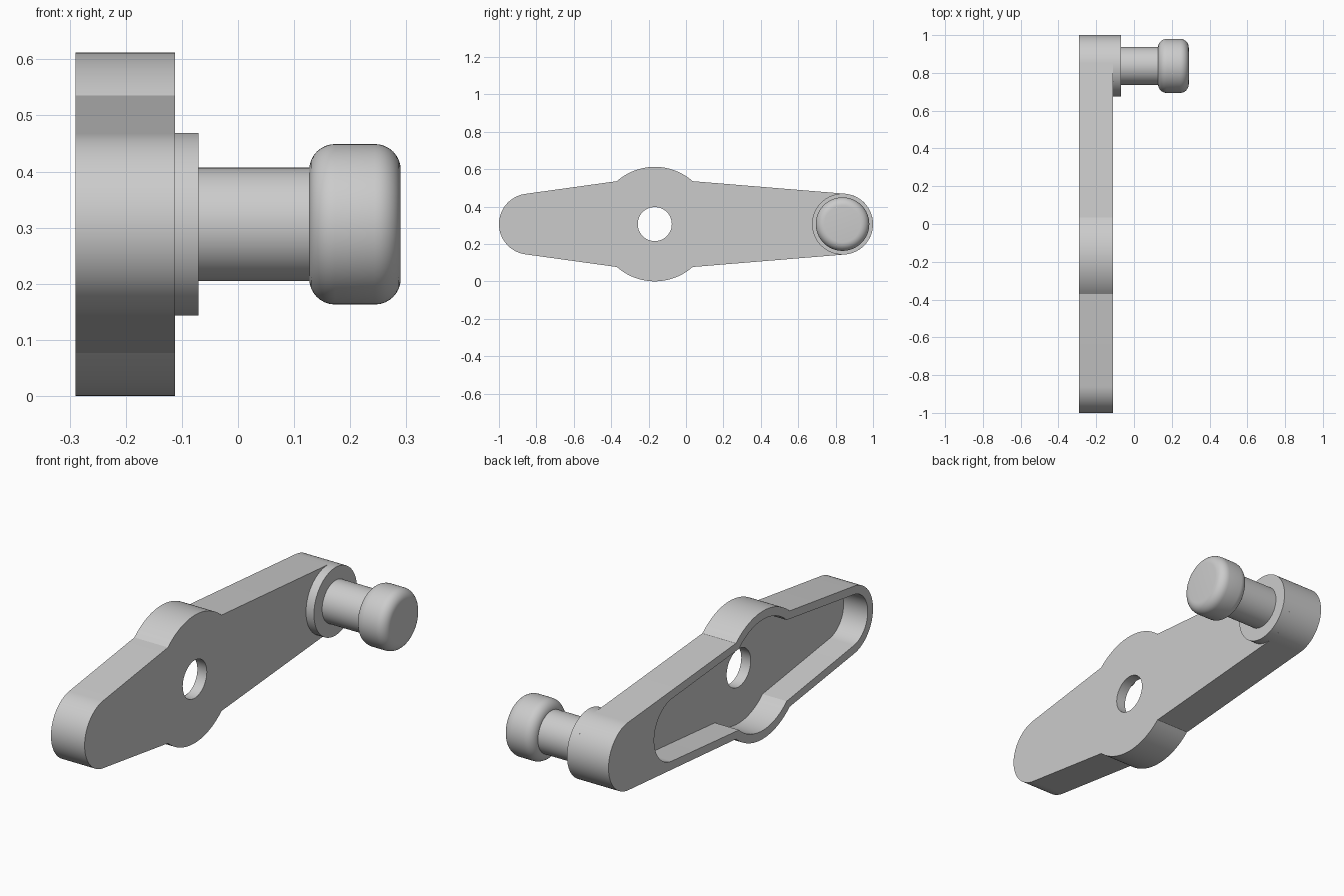
import bpy, bmesh
from math import sin, cos, pi, atan2, radians
from mathutils import Matrix, Vector

cube = bpy.data.objects.get("Cube")
if cube:
    bpy.data.objects.remove(cube)

MID_Z = 0.306      # height of the long axis
HUB_Y = -0.167     # centre of the round hub
END_Y = 0.837      # centre of each rounded end
BACK, FACE = -0.29, -0.112

grey = bpy.data.materials.new("plain grey")
grey.use_nodes = True
grey.diffuse_color = (0.6, 0.6, 0.6, 1)
grey.node_tree.nodes["Principled BSDF"].inputs["Base Color"].default_value = grey.diffuse_color


def finish(name, bm):
    """Turn a bmesh into a named grey object."""
    bmesh.ops.recalc_face_normals(bm, faces=bm.faces)
    mesh = bpy.data.meshes.new(name)
    bm.to_mesh(mesh)
    bm.free()
    mesh.materials.append(grey)
    obj = bpy.data.objects.new(name, mesh)
    bpy.context.collection.objects.link(obj)
    return obj


def arc(cy, r, a0, a1, n):
    return [(cy + r * cos(a0 + (a1 - a0) * i / n), r * sin(a0 + (a1 - a0) * i / n))
            for i in range(n + 1)]


def arm_outline(end_a, r_a, end_b, r_b, hub_r, notch, notch_h):
    """Closed outline: rounded ends, tapered sides, round hub."""
    tilt_b = atan2(notch_h - r_b, end_b - HUB_Y - notch)
    tilt_a = atan2(notch_h - r_a, HUB_Y - notch - end_a)
    hub = atan2(notch_h, notch)
    upper = arc(end_b, r_b, 0, pi / 2 - tilt_b, 20)
    upper += arc(HUB_Y, hub_r, hub, pi - hub, 24)
    upper += arc(end_a, r_a, pi / 2 + tilt_a, pi, 20)
    return upper + [(y, -h) for y, h in reversed(upper[1:-1])]


def prism(name, outline, x0, x1):
    bm = bmesh.new()
    face = bm.faces.new([bm.verts.new((x0, y, MID_Z + h)) for y, h in outline])
    new = bmesh.ops.extrude_face_region(bm, geom=[face])["geom"]
    bmesh.ops.translate(bm, vec=(x1 - x0, 0, 0),
                        verts=[v for v in new if isinstance(v, bmesh.types.BMVert)])
    return finish(name, bm)


def smooth(obj):
    bpy.ops.object.select_all(action="DESELECT")
    obj.select_set(True)
    bpy.context.view_layer.objects.active = obj
    bpy.ops.object.shade_smooth_by_angle(angle=radians(30))


# Crank arm with a hollow back and a through hole in the hub
arm = prism("crank_arm", arm_outline(-END_Y, 0.163, END_Y, 0.163, 0.306, 0.203, 0.23), BACK, FACE)
recess = prism("recess_cutter", arm_outline(-END_Y, 0.123, 0.505, 0.15, 0.265, 0.18, 0.194),
               BACK - 0.1, FACE - 0.05)
bore = prism("bore_cutter", arc(HUB_Y, 0.091, 0, 2 * pi, 48)[:-1], BACK - 0.2, FACE + 0.1)
bpy.context.view_layer.objects.active = arm
for cutter in (recess, bore):
    cutter.hide_render = True
    mod = arm.modifiers.new("cut", "BOOLEAN")
    mod.operation, mod.solver, mod.object = "DIFFERENCE", "EXACT", cutter
    bpy.ops.object.modifier_apply(modifier=mod.name)
    bpy.data.objects.remove(cutter)
smooth(arm)


def lathe(name, profile, steps=64):
    """Spin (x, radius) points around the handle axis."""
    bm = bmesh.new()
    verts = [bm.verts.new((x, END_Y, MID_Z + r)) for x, r in profile]
    edges = [bm.edges.new(pair) for pair in zip(verts, verts[1:])]
    bmesh.ops.spin(bm, geom=verts + edges, cent=(0, END_Y, MID_Z), axis=(1, 0, 0),
                   angle=2 * pi, steps=steps)
    bmesh.ops.remove_doubles(bm, verts=bm.verts, dist=0.0001)
    return finish(name, bm)


# Handle: collar, shaft and rounded knob
smooth(lathe("handle_collar", [(FACE, 0.163), (-0.07, 0.163), (-0.07, 0.1)]))
smooth(lathe("handle_shaft", [(-0.07, 0.101), (0.13, 0.101)]))
R = 0.046
x0, x1, top = 0.127, 0.29, 0.143
angles = [pi / 2 * i / 8 for i in range(9)]
knob = [(x0, 0.09)]
knob += [(x0 + R - R * cos(a), top - R + R * sin(a)) for a in angles]
knob += [(x1 - R + R * sin(a), top - R + R * cos(a)) for a in angles]
knob.append((x1, 0))
smooth(lathe("handle_knob", knob))
